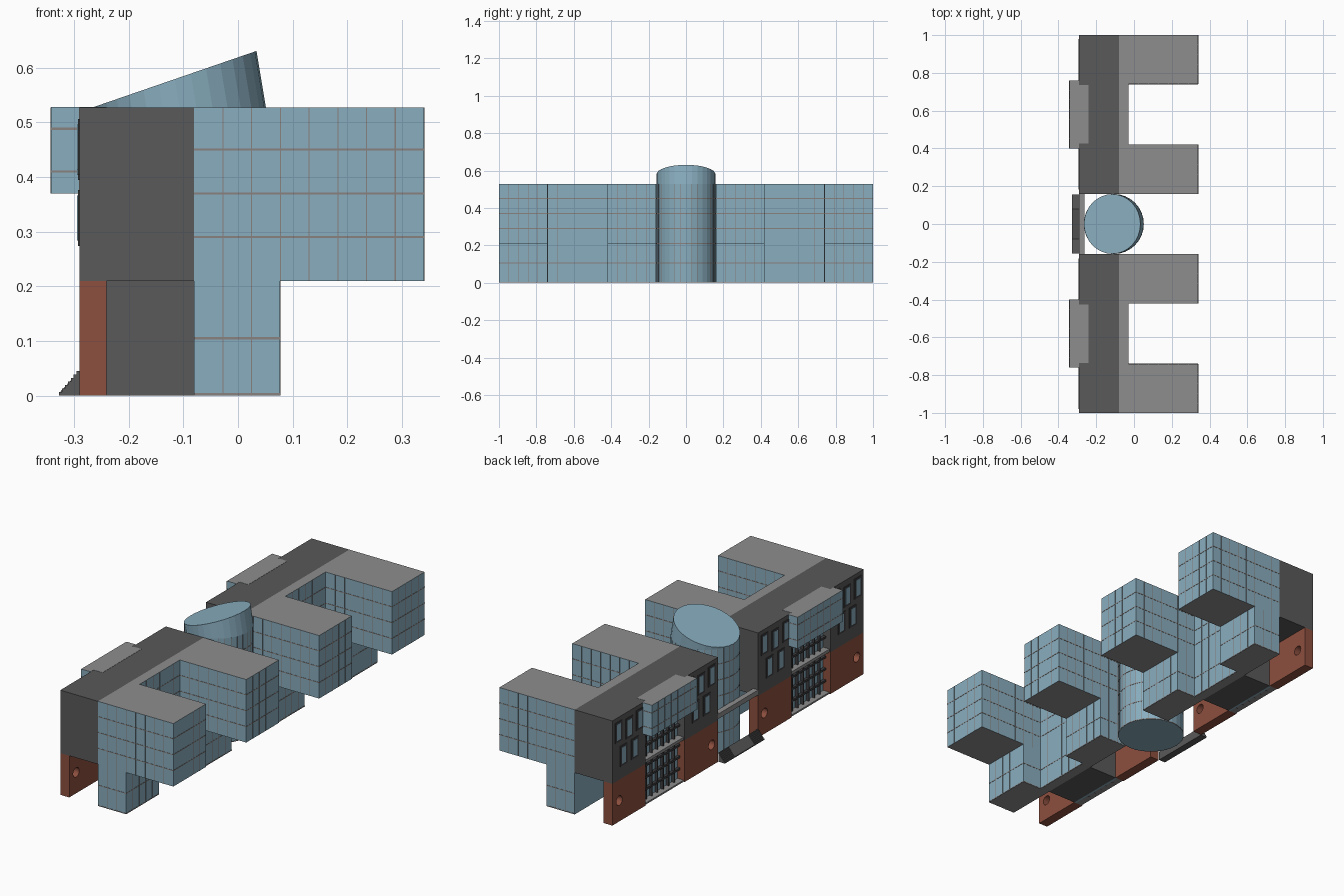
import bpy, bmesh, math
from mathutils import Vector

if "Cube" in bpy.data.objects:
    bpy.data.objects.remove(bpy.data.objects["Cube"])


def material(name, rgb):
    m = bpy.data.materials.new(name)
    m.diffuse_color = (*rgb, 1)
    m.use_nodes = True
    m.node_tree.nodes["Principled BSDF"].inputs["Base Color"].default_value = m.diffuse_color
    return m


GLASS = material("blue_glass", (0.25, 0.42, 0.52))
DARK = material("dark_cladding", (0.10, 0.10, 0.10))
BLACK = material("dark_frame", (0.05, 0.05, 0.055))
ROOF = material("roof_grey", (0.27, 0.27, 0.27))
BRICK = material("brick_red", (0.27, 0.08, 0.05))
BAR = material("mullion_grey", (0.25, 0.22, 0.21))


def add_prism(bm, pts, z0, z1):
    lo = [bm.verts.new((x, y, z0)) for x, y in pts]
    hi = [bm.verts.new((x, y, z1)) for x, y in pts]
    bm.faces.new(lo[::-1])
    bm.faces.new(hi)
    for i in range(len(pts)):
        j = (i + 1) % len(pts)
        bm.faces.new((lo[i], lo[j], hi[j], hi[i]))


def rect(x0, x1, y0, y1):
    return [(x0, y0), (x1, y0), (x1, y1), (x0, y1)]


def finish(bm, name, mat, cap=None, mirror=True):
    bmesh.ops.recalc_face_normals(bm, faces=bm.faces)
    me = bpy.data.meshes.new(name)
    me.materials.append(mat)
    if cap:
        me.materials.append(cap)
        bm.normal_update()
        for f in bm.faces:
            f.material_index = int(abs(f.normal.z) > 0.9)
    bm.to_mesh(me)
    bm.free()
    ob = bpy.data.objects.new(name, me)
    bpy.context.collection.objects.link(ob)
    if mirror:
        m = ob.modifiers.new("mirror", "MIRROR")
        m.use_axis = (False, True, False)
        m.use_mirror_merge = False
    return ob


def prism(name, pts, z0, z1, mat, cap=None, mirror=True):
    bm = bmesh.new()
    add_prism(bm, pts, z0, z1)
    return finish(bm, name, mat, cap, mirror)


def mullions(name, pts, edges, z0, z1, levels, step=0.0525, w=0.002, t=0.001,
             mat=BAR, mirror=True):
    """Thin bars over the outer side of the first edges of a profile."""
    bm = bmesh.new()
    for i in range(edges):
        p, q = Vector(pts[i]), Vector(pts[(i + 1) % len(pts)])
        d = q - p
        length = d.length
        d.normalize()
        n = Vector((d.y, -d.x)) * t
        for z in levels:
            add_prism(bm, [p, q, q + n, p + n], z - w, z + w)
        count = max(1, round(length / step))
        for k in range(1, count) if count > 1 else (0,):
            c = p + d * length * k / count
            a, b = c - d * w * 0.5, c + d * w * 0.5
            add_prism(bm, [a, b, b + n, a + n], z0, z1)
    return finish(bm, name, mat, None, mirror)


TOP, MID = 0.527, 0.21


# Glazed wings: U plan, deep upper floors and short ground floor
def u_plan(reach):
    return [(-0.08, 0.16), (reach, 0.16), (reach, 0.42), (-0.03, 0.42),
            (-0.03, 0.74), (reach, 0.74), (reach, 1), (-0.08, 1)]


prism("upper_wings", u_plan(0.34), MID, TOP, GLASS, ROOF)
mullions("upper_wing_mullions", u_plan(0.34), 7, MID, TOP, (0.29, 0.37, 0.45))
prism("lower_wings", u_plan(0.077), 0, MID, GLASS, ROOF)
mullions("lower_wing_mullions", u_plan(0.077), 7, 0, MID, (0.003, 0.105))

# Dark spine with a notch for the tall glazing, and ground-floor core
prism("spine", [(-0.29, 0.16), (-0.08, 0.16), (-0.08, 1), (-0.29, 1), (-0.29, 0.735),
                (-0.24, 0.735), (-0.24, 0.425), (-0.29, 0.425)], MID, TOP, DARK)
prism("ground_core", rect(-0.24, -0.08, 0.425, 0.735), 0, MID, DARK)

# Projecting bay boxes
bay = [(-0.29, 0.76), (-0.342, 0.76), (-0.342, 0.40), (-0.29, 0.40),
       (-0.29, 0.425), (-0.24, 0.425), (-0.24, 0.735), (-0.29, 0.735)]
prism("bay", bay, 0.37, TOP + 0.001, GLASS, ROOF)
mullions("bay_mullions", bay, 3, 0.37, TOP, (0.41, 0.488))

# Tall recessed glazing under the bay
prism("tall_glazing", rect(-0.25, -0.24, 0.425, 0.735), 0, 0.37, GLASS)
mullions("tall_glazing_bars", [(-0.25, 0.735), (-0.25, 0.425)], 1, 0, 0.37,
         (0.06, 0.12, 0.18, 0.28, 0.33), 0.045, 0.005, 0.015, BLACK)
prism("glazing_band", rect(-0.285, -0.25, 0.425, 0.735), 0.21, 0.225, ROOF)
prism("glazing_sill", rect(-0.285, -0.25, 0.425, 0.735), 0, 0.008, ROOF)

# Brick screen walls with round openings
for name, y0, y1, hole in (("inner", 0.16, 0.425, 0.21), ("outer", 0.735, 1, 0.945)):
    wall = prism(name + "_brick_wall", rect(-0.29, -0.24, y0, y1), 0, MID, BRICK)
    bpy.ops.mesh.primitive_cylinder_add(vertices=24, radius=0.024, depth=0.2,
                                        location=(-0.265, hole, 0.105),
                                        rotation=(0, math.pi / 2, 0))
    cutter = bpy.context.object
    cutter.name = name + "_hole_cutter"
    cutter.hide_render = True
    cutter.hide_set(True)
    b = wall.modifiers.new("hole", "BOOLEAN")
    b.object, b.operation, b.solver = cutter, "DIFFERENCE", "EXACT"
    wall.modifiers.move(1, 0)

# Small staggered windows on the spine
frames, panes = bmesh.new(), bmesh.new()
for base in (0.295, 0.8675):
    for dy, z in ((-0.085, 0.41), (0, 0.40), (0.085, 0.41), (-0.045, 0.28), (0.045, 0.28)):
        y = base + dy
        add_prism(frames, rect(-0.293, -0.289, y - 0.028, y + 0.028), z - 0.006, z + 0.096)
        add_prism(panes, rect(-0.294, -0.292, y - 0.016, y + 0.016), z + 0.004, z + 0.086)
finish(frames, "window_frames", BLACK)
finish(panes, "window_panes", GLASS)

# Central glass drum, its top disc tipped about the street-side edge
R, CX, N, TILT = 0.158, -0.107, 32, math.radians(19)
circle = [(CX + R * math.cos(2 * math.pi * i / N), R * math.sin(2 * math.pi * i / N))
          for i in range(N)]
bm = bmesh.new()
rings = []
for level in range(3):
    ring = []
    for x, y in circle:
        u = x - (CX - R)
        co = (x, y, TOP * level)
        if level == 2:
            co = (CX - R + u * math.cos(TILT), y, TOP + 0.0005 + u * math.sin(TILT))
        ring.append(bm.verts.new(co))
    rings.append(ring)
bm.faces.new(rings[0][::-1])
bm.faces.new(rings[2])
for a, b in zip(rings, rings[1:]):
    for i in range(N):
        j = (i + 1) % N
        bm.faces.new((a[i], a[j], b[j], b[i]))
finish(bm, "glass_drum", GLASS, mirror=False)
mullions("drum_mullions", circle, N, 0, TOP, (0.003, 0.105, 0.21, 0.29, 0.37, 0.45),
         mirror=False)

# Entrance canopy, centre ramp and flanking steps
prism("entrance_canopy", rect(-0.29, -0.262, -0.16, 0.16), 0.215, 0.24, ROOF, mirror=False)
bm = bmesh.new()
for i in range(7):
    add_prism(bm, rect(-0.327 + 0.0053 * i, -0.29, 0.08, 0.157), 0.0065 * i, 0.0065 * (i + 1))
finish(bm, "entrance_steps", DARK)
bm = bmesh.new()
add_prism(bm, rect(-0.327, -0.29, -0.08, 0.08), 0, 0.045)
for v in bm.verts:
    if v.co.z > 0.01 and v.co.x < -0.3:
        v.co.z = 0.005
finish(bm, "entrance_ramp", DARK, mirror=False)
